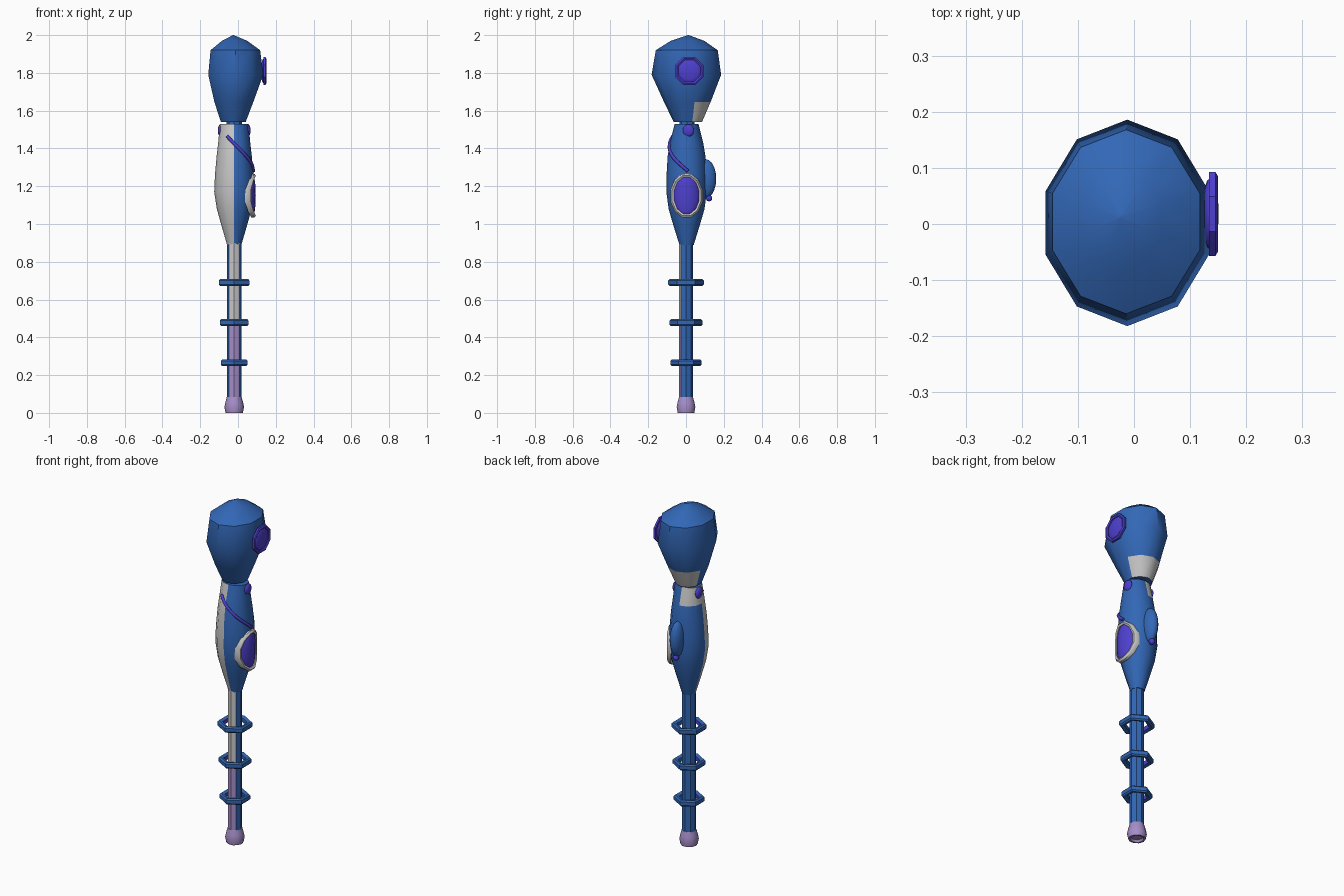
import bpy, bmesh, math
from mathutils import Vector

cube = bpy.data.objects.get("Cube")
if cube:
    bpy.data.objects.remove(cube, do_unlink=True)


def material(name, rgb):
    m = bpy.data.materials.new(name)
    m.use_nodes = True
    m.diffuse_color = (*rgb, 1)
    m.node_tree.nodes["Principled BSDF"].inputs["Base Color"].default_value = (*rgb, 1)
    return m


MATS = [material("blue", (0.032, 0.136, 0.47)), material("pale_grey", (0.58, 0.57, 0.58)),
        material("violet", (0.076, 0.051, 0.62)), material("lavender", (0.38, 0.27, 0.58))]
BLUE, GREY, VIOLET, LAVENDER = range(4)
AXIS = -0.02  # x of the shaft


def finish(name, bm, rule, angle=40):
    """Turn a bmesh into an object; rule is a colour index or a function of face centre."""
    bmesh.ops.recalc_face_normals(bm, faces=bm.faces)
    for f in bm.faces:
        f.material_index = rule(f.calc_center_median()) if callable(rule) else rule
    me = bpy.data.meshes.new(name)
    bm.to_mesh(me)
    bm.free()
    for m in MATS:
        me.materials.append(m)
    ob = bpy.data.objects.new(name, me)
    bpy.context.collection.objects.link(ob)
    bpy.ops.object.select_all(action='DESELECT')
    ob.select_set(True)
    bpy.context.view_layer.objects.active = ob
    bpy.ops.object.shade_smooth_by_angle(angle=math.radians(angle))
    return ob


def loft(name, rows, sides, start, rule, closed=False):
    """Stack of elliptical rings; each row is z, rx, ry, cx, cy."""
    bm = bmesh.new()
    rings = []
    for z, rx, ry, cx, cy in rows:
        angles = [start + math.tau * k / sides for k in range(sides)]
        rings.append([bm.verts.new((cx + rx * math.cos(a), cy + ry * math.sin(a), z)) for a in angles])
    pairs = list(zip(rings, rings[1:])) + ([(rings[-1], rings[0])] if closed else [])
    for a, b in pairs:
        for k in range(sides):
            j = (k + 1) % sides
            bm.faces.new((a[k], a[j], b[j], b[k]))
    if not closed:
        bm.faces.new(rings[0])
        bm.faces.new(rings[-1])
    return finish(name, bm, rule)


def ellipsoid(name, centre, radii, rule, bend=0):
    bm = bmesh.new()
    bmesh.ops.create_uvsphere(bm, u_segments=16, v_segments=10, radius=1)
    for v in bm.verts:
        v.co = Vector(centre) + Vector([c * r for c, r in zip(v.co, radii)])
        v.co.x -= bend * (v.co.y - centre[1]) ** 2
    return finish(name, bm, rule, 60)


def side_rim(name, centre, ry, rz, width, depth, sides, rule, bend=0):
    """Oval rim facing +x, bent back around the surface it sits on."""
    bm = bmesh.new()
    section = [(-width, -depth), (width, -depth), (width, depth * 0.4), (0, depth), (-width, depth * 0.4)]
    loops = []
    for k in range(sides):
        a = math.tau * (k + 0.5) / sides
        ring = []
        for w, d in section:
            y, z = (ry + w) * math.cos(a), (rz + w) * math.sin(a)
            ring.append(bm.verts.new((centre[0] + d - bend * y * y, centre[1] + y, centre[2] + z)))
        loops.append(ring)
    n = len(section)
    for k in range(sides):
        a, b = loops[k], loops[(k + 1) % sides]
        for i in range(n):
            bm.faces.new((a[i], a[(i + 1) % n], b[(i + 1) % n], b[i]))
    return finish(name, bm, rule)


# Head
def head_colour(c):
    return GREY if c.z < 1.64 and c.y > 0.035 else BLUE


loft("head", [(1.54, .069, .075, -.025, .01), (1.645, .108, .123, -.022, .007),
              (1.79, .153, .184, -.012, .002), (1.92, .138, .164, -.014, .004),
              (1.97, .07, .088, -.018, .008), (2.0, .002, .002, -.025, .012)],
     10, math.pi / 2, head_colour)


# Body with a front quarter panel and a small back collar panel
def body_colour(c):
    if c.x < AXIS and (c.y < 0 or c.z > 1.43) and 0.9 < c.z < 1.529:
        return GREY
    return BLUE


BODY = [(0.89, .038, .038), (1.0, .07, .072), (1.08, .092, .095), (1.17, .106, .107),
        (1.26, .102, .106), (1.36, .093, .1), (1.43, .085, .088), (1.53, .076, .063)]
loft("body", [(z, rx, ry, AXIS, 0.003) for z, rx, ry in BODY], 12, 0, body_colour)
loft("neck", [(1.52, .04, .04, AXIS, .005), (1.55, .04, .04, AXIS, .005)], 8, 0, BLUE)


# Handle with a front strip
def handle_colour(c):
    if c.y < -0.03:
        return GREY if c.z > 0.48 else LAVENDER
    return BLUE


loft("handle", [(z, .038, .038, AXIS, 0) for z in (0.06, 0.48, 0.9)], 8, 0, handle_colour)

# Pommel with a recessed base
loft("pommel", [(z, r, r, AXIS, 0) for z, r in
                ((.012, .03), (0, .036), (0, .046), (.03, .052), (.055, .047), (.085, .039))],
     10, 0, LAVENDER)

# Hexagonal guard rings
for label, z, r in (("upper", .69, .094), ("middle", .478, .088), ("lower", .265, .082)):
    def ring_colour(c, r=r):
        d = Vector((c.x - AXIS, c.y)).length
        return VIOLET if d < r * 0.62 and c.x < AXIS - 0.02 else BLUE

    inner = r - 0.028
    section = [(-.012, inner), (-.018, r - .008), (-.01, r), (.01, r), (.018, r - .008), (.012, inner)]
    loft(label + "_guard_ring", [(z + dz, q, q, AXIS, 0) for dz, q in section],
         6, math.pi / 2, ring_colour, closed=True)

# Side medallions
side_rim("body_medallion_rim", (.085, .003, 1.15), .079, .11, .01, .012, 12, GREY, bend=5)
ellipsoid("body_medallion_gem", (.08, .003, 1.15), (.014, .07, .103), VIOLET, bend=5)
side_rim("head_medallion_rim", (.142, .018, 1.81), .072, .072, .009, .008, 8, VIOLET)
ellipsoid("head_medallion_gem", (.136, .018, 1.81), (.015, .064, .064), VIOLET)

# Collar studs
for label, sign in (("left", 1), ("right", -1)):
    ellipsoid(label + "_collar_stud", (AXIS + sign * .073, .013, 1.495), (.014, .03, .033), VIOLET)

# Back pod and its tip
ellipsoid("back_pod", (AXIS, .105, 1.24), (.036, .055, .103), BLUE)
ellipsoid("back_pod_tip", (AXIS, .122, 1.137), (.017, .017, .017), VIOLET)


# Diagonal strap that follows the body surface
def body_radius(z):
    for (z0, x0, y0), (z1, x1, y1) in zip(BODY, BODY[1:]):
        if z0 <= z <= z1:
            t = (z - z0) / (z1 - z0)
            return x0 + t * (x1 - x0), y0 + t * (y1 - y0)


curve = bpy.data.curves.new("strap", 'CURVE')
curve.dimensions = '3D'
curve.bevel_depth = 0.009
curve.bevel_resolution = 1
curve.use_fill_caps = True
spline = curve.splines.new('POLY')
STEPS = 14
spline.points.add(STEPS)
for i, p in enumerate(spline.points):
    t = i / STEPS
    a, z = math.radians(244 + 120 * t), 1.465 - 0.185 * t
    rx, ry = body_radius(z)
    p.co = (AXIS + (rx + .002) * math.cos(a), .003 + (ry + .002) * math.sin(a), z, 1)
curve.materials.append(MATS[VIOLET])
bpy.context.collection.objects.link(bpy.data.objects.new("strap", curve))
